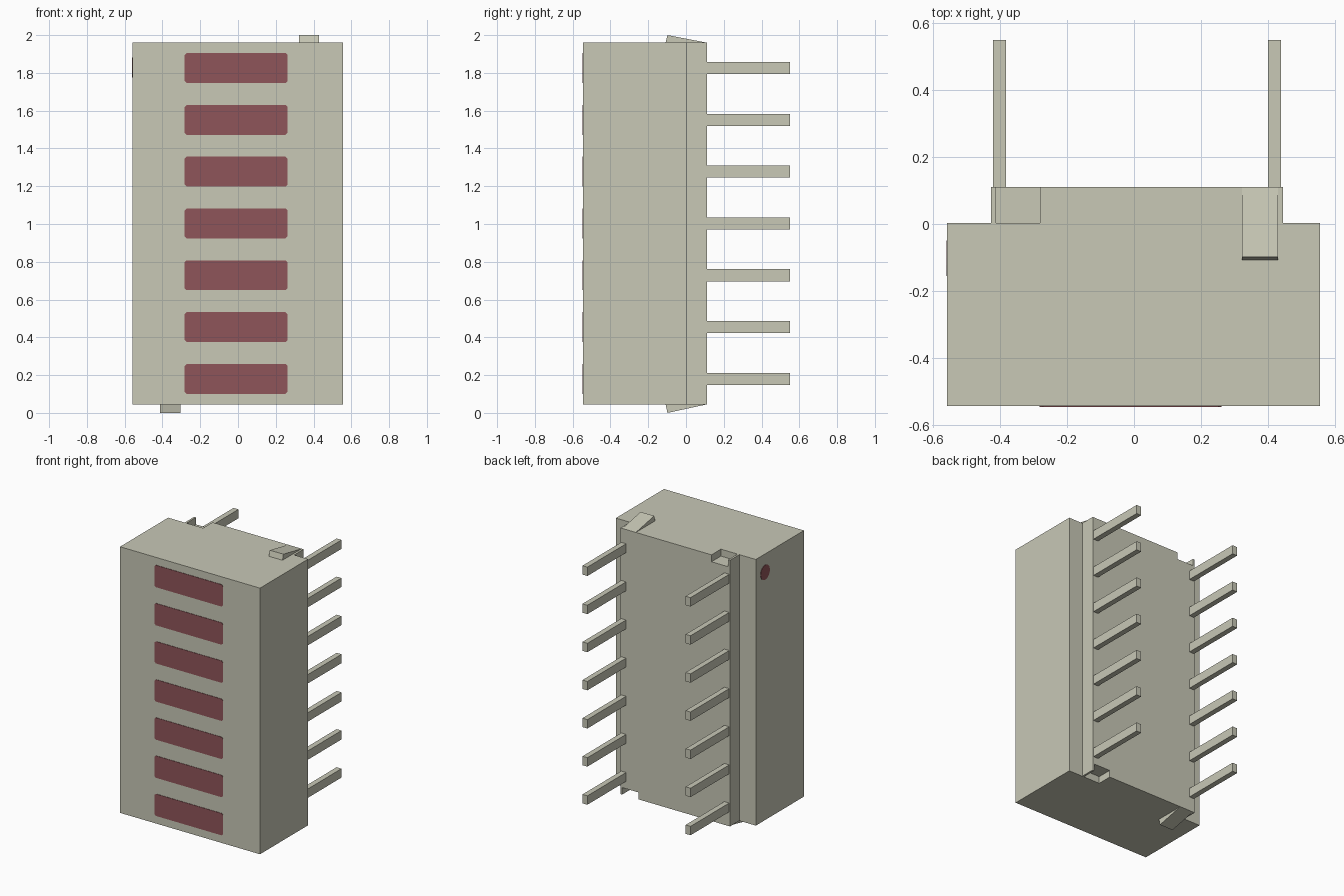
import bpy, bmesh, math
from mathutils import Vector

cube = bpy.data.objects.get("Cube")
if cube:
    bpy.data.objects.remove(cube, do_unlink=True)


def make_material(name, rgb):
    m = bpy.data.materials.new(name)
    m.use_nodes = True
    m.diffuse_color = (*rgb, 1)
    m.node_tree.nodes["Principled BSDF"].inputs["Base Color"].default_value = (*rgb, 1)
    return m


PLASTIC = make_material("pale_grey_beige", (0.58, 0.58, 0.47))
RED = make_material("dull_red", (0.275, 0.09, 0.10))


def prism(name, profile, axis, start, end, mat):
    """Extrude a 2D profile along an axis; profile holds the other two coordinates in order."""
    bm = bmesh.new()
    verts = []
    for p in profile:
        co = list(p)
        co.insert(axis, start)
        verts.append(bm.verts.new(co))
    face = bm.faces.new(verts)
    ext = bmesh.ops.extrude_face_region(bm, geom=[face])
    move = Vector((0, 0, 0))
    move[axis] = end - start
    bmesh.ops.translate(bm, vec=move, verts=[g for g in ext["geom"] if isinstance(g, bmesh.types.BMVert)])
    bmesh.ops.recalc_face_normals(bm, faces=bm.faces)
    mesh = bpy.data.meshes.new(name)
    bm.to_mesh(mesh)
    bm.free()
    mesh.materials.append(mat)
    obj = bpy.data.objects.new(name, mesh)
    bpy.context.collection.objects.link(obj)
    return obj


def rect(a0, a1, b0, b1):
    return [(a0, b0), (a1, b0), (a1, b1), (a0, b1)]


def clipped_rect(a0, a1, b0, b1, c):
    return [(a0 + c, b0), (a1 - c, b0), (a1, b0 + c), (a1, b1 - c),
            (a1 - c, b1), (a0 + c, b1), (a0, b1 - c), (a0, b0 + c)]


BOTTOM, TOP = 0.045, 1.96
FRONT, BACK, STEP_BACK = -0.544, 0.003, 0.11
LEFT_X, RIGHT_X = 0.556, -0.558
NOTCH = 0.05

# Main housing block
prism("housing", rect(RIGHT_X, LEFT_X, BOTTOM, TOP), 1, FRONT, BACK, PLASTIC)

# Narrower rear plinth with one notch at the top and one at the bottom
prism("rear_plinth", [
    (-0.427, BOTTOM), (0.30, BOTTOM), (0.30, BOTTOM + NOTCH), (0.431, BOTTOM + NOTCH),
    (0.431, BOTTOM), (0.445, BOTTOM), (0.445, TOP), (-0.28, TOP),
    (-0.28, TOP - NOTCH), (-0.412, TOP - NOTCH), (-0.412, TOP), (-0.427, TOP)],
    1, BACK, STEP_BACK, PLASTIC)

# Wedge shaped latch tabs
prism("top_latch", [(-0.108, TOP), (-0.098, 2.0), (STEP_BACK, TOP)], 0, 0.322, 0.43, PLASTIC)
prism("bottom_latch", [(-0.108, BOTTOM), (-0.098, 0.0), (STEP_BACK, BOTTOM)], 0, -0.412, -0.304, PLASTIC)

# Seven rows: a red segment on the front and a pair of pins behind
for i in range(7):
    z = 0.18 + i * 0.2743
    prism(f"segment_{i + 1}", clipped_rect(-0.282, 0.262, z - 0.079, z + 0.079, 0.01),
          1, FRONT - 0.003, FRONT + 0.002, RED)
    for side, x in (("right", -0.4015), ("left", 0.4195)):
        prism(f"{side}_pin_{i + 1}", rect(x - 0.0195, x + 0.0195, z - 0.032, z + 0.032),
              1, STEP_BACK - 0.01, 0.55, PLASTIC)

# Round marker on the right side
dot = [(-0.102 + 0.053 * math.cos(k * math.tau / 16), 1.828 + 0.053 * math.sin(k * math.tau / 16))
       for k in range(16)]
prism("side_marker", dot, 0, RIGHT_X - 0.002, RIGHT_X + 0.002, RED)
